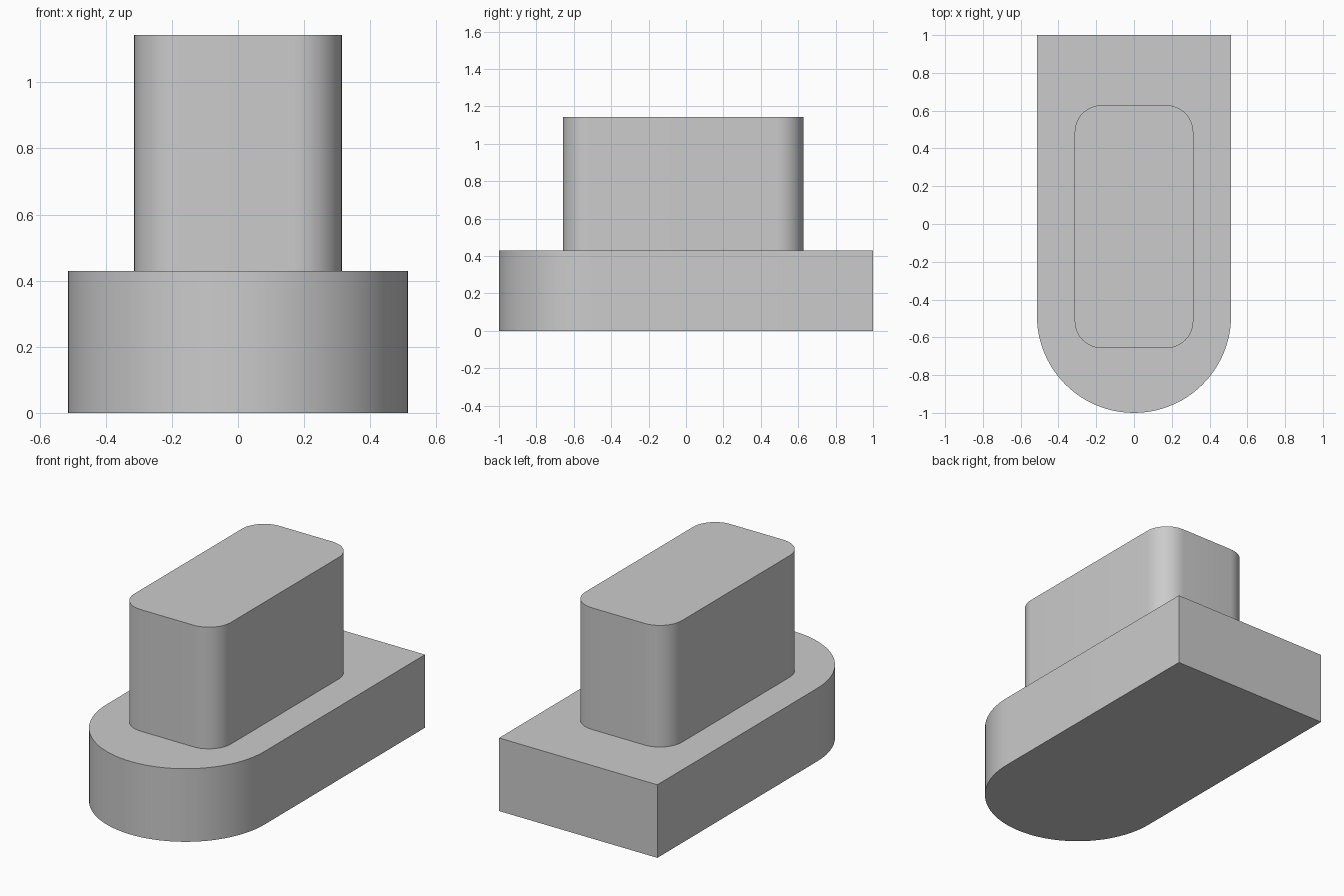
import bpy
import bmesh
from math import cos, sin, pi, radians

cube = bpy.data.objects.get("Cube")
if cube:
    bpy.data.objects.remove(cube, do_unlink=True)

COLOUR = (0.6, 0.6, 0.6, 1)
grey = bpy.data.materials.new("plain grey")
grey.use_nodes = True
grey.diffuse_color = COLOUR
grey.node_tree.nodes["Principled BSDF"].inputs["Base Color"].default_value = COLOUR


def arc(cx, cy, radius, start, sweep, steps):
    """Points along a counter-clockwise arc, angles in radians."""
    angles = [start + sweep * i / steps for i in range(steps + 1)]
    return [(cx + radius * cos(a), cy + radius * sin(a)) for a in angles]


def prism(name, outline, bottom, top):
    """Extrude a flat outline straight up into a closed solid."""
    bm = bmesh.new()
    face = bm.faces.new([bm.verts.new((x, y, bottom)) for x, y in outline])
    raised = bmesh.ops.extrude_face_region(bm, geom=[face], use_keep_orig=True)
    verts = [v for v in raised["geom"] if isinstance(v, bmesh.types.BMVert)]
    bmesh.ops.translate(bm, verts=verts, vec=(0, 0, top - bottom))
    bmesh.ops.recalc_face_normals(bm, faces=bm.faces)
    mesh = bpy.data.meshes.new(name)
    bm.to_mesh(mesh)
    bm.free()
    mesh.materials.append(grey)
    obj = bpy.data.objects.new(name, mesh)
    bpy.context.collection.objects.link(obj)
    bpy.ops.object.select_all(action="DESELECT")
    obj.select_set(True)
    bpy.context.view_layer.objects.active = obj
    bpy.ops.object.shade_smooth_by_angle(angle=radians(30))
    return obj


# Base slab: square at the back, half-round at the front
HALF = 0.514
STEP = 0.429
base = arc(0, HALF - 1, HALF, pi, pi, 48) + [(HALF, 1), (-HALF, 1)]
prism("base_slab", base, 0, STEP)

# Upper block: rectangle with rounded vertical corners
WIDE, FRONT, BACK, ROUND = 0.314, -0.657, 0.629, 0.143
x, y0, y1 = WIDE - ROUND, FRONT + ROUND, BACK - ROUND
block = []
for i, (cx, cy) in enumerate([(x, y1), (-x, y1), (-x, y0), (x, y0)]):
    block += arc(cx, cy, ROUND, i * pi / 2, pi / 2, 12)
prism("upper_block", block, STEP, 1.143)
